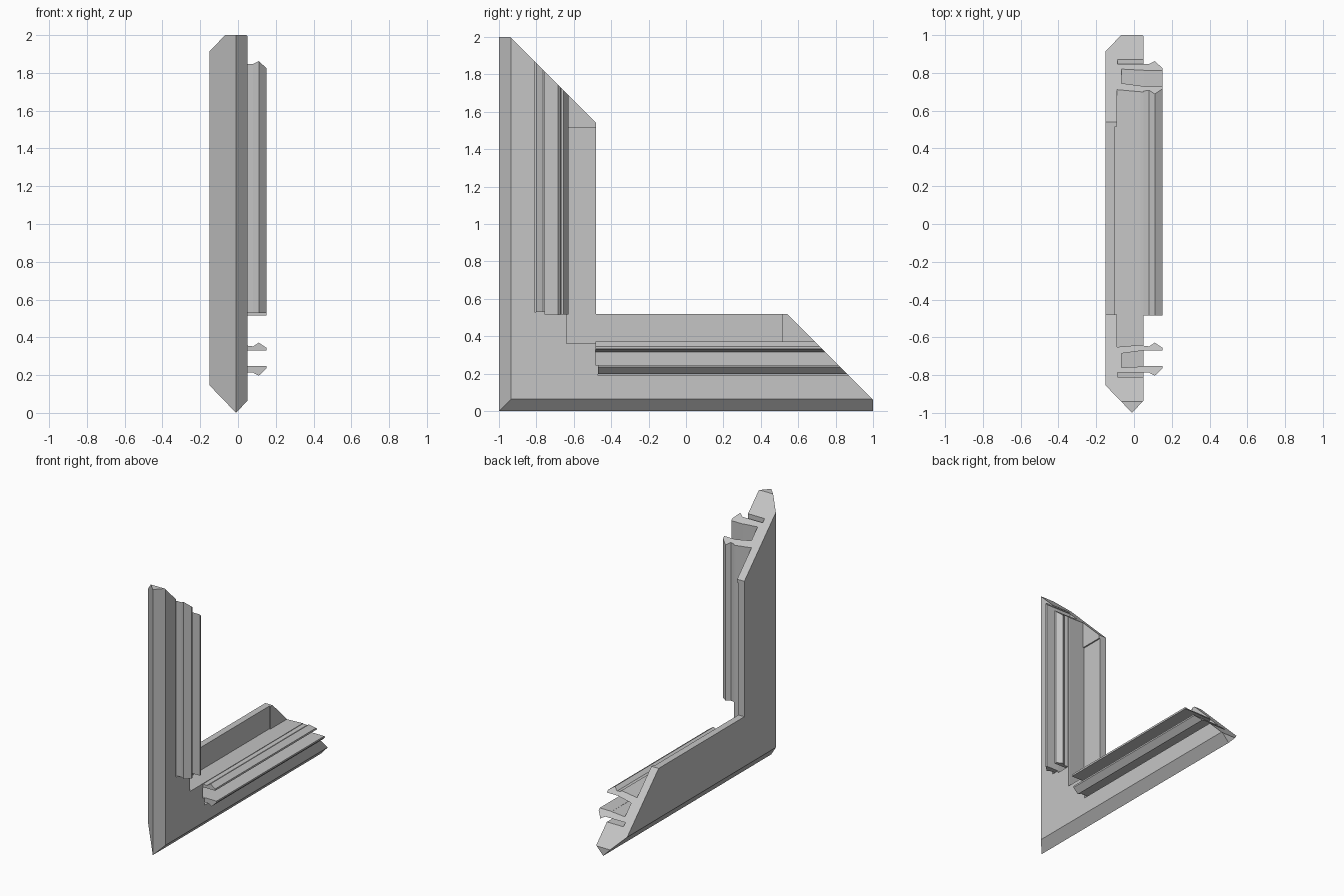
import bpy, bmesh
from mathutils import Vector

cube = bpy.data.objects.get("Cube")
if cube:
    bpy.data.objects.remove(cube, do_unlink=True)

grey = bpy.data.materials.new("light_grey")
grey.use_nodes = True
colour = (0.56, 0.56, 0.56, 1)
grey.diffuse_color = colour
grey.node_tree.nodes["Principled BSDF"].inputs["Base Color"].default_value = colour

LENGTH = 2.0


def place(x, d, s, upright):
    """x across, d in from the outer edge, s along the leg."""
    return Vector((x, d - 1, s)) if upright else Vector((x, s - 1, d))


def extrude(bm, profile, upright, start=None, end=LENGTH):
    """Extrude a profile along a leg; no start means an open mitre."""
    first = [bm.verts.new(place(x, d, d if start is None else start, upright)) for x, d in profile]
    last = [bm.verts.new(place(x, d, end, upright)) for x, d in profile]
    n = len(profile)
    for i in range(n):
        j = (i + 1) % n
        bm.faces.new((first[i], first[j], last[j], last[i]))
    bm.faces.new(last)
    if start is not None:
        bm.faces.new(first)


def trim(bm):
    """Cut the free ends on the shared 45 degree plane and cap them."""
    cut = bmesh.ops.bisect_plane(
        bm, geom=bm.verts[:] + bm.edges[:] + bm.faces[:], dist=1e-5,
        plane_co=(0, -0.94, LENGTH), plane_no=(0, 1, 1), clear_outer=True)
    edges = [e for e in cut["geom_cut"] if isinstance(e, bmesh.types.BMEdge)]
    bmesh.ops.holes_fill(bm, edges=edges, sides=0)


def finish(bm, name):
    bmesh.ops.recalc_face_normals(bm, faces=bm.faces)
    mesh = bpy.data.meshes.new(name)
    bm.to_mesh(mesh)
    bm.free()
    mesh.materials.append(grey)
    obj = bpy.data.objects.new(name, mesh)
    bpy.context.collection.objects.link(obj)
    return obj


def strip(name, profile, upright, start, end=LENGTH, trimmed=True):
    bm = bmesh.new()
    extrude(bm, profile, upright, start, end)
    if trimmed:
        trim(bm)
    return finish(bm, name)


# Mitred L-shaped frame body
body_profile = [(-0.01, 0), (0.05, 0.065), (0.05, 0.36), (0.035, 0.36),
                (-0.10, 0.348), (-0.10, 0.52), (-0.15, 0.52), (-0.15, 0.145)]
bm = bmesh.new()
for upright in (True, False):
    extrude(bm, body_profile, upright)
bmesh.ops.remove_doubles(bm, verts=bm.verts, dist=1e-4)
trim(bm)
body = finish(bm, "frame_body")

slot = [(-0.088, 0.19), (0.07, 0.19), (0.07, 0.213), (-0.088, 0.213)]
channel = [(-0.065, 0.24), (0.07, 0.247), (0.07, 0.333), (-0.065, 0.315)]
outer_fin = [(0.05, 0.213), (0.08, 0.213), (0.11, 0.197), (0.15, 0.235),
             (0.15, 0.247), (0.05, 0.247)]
inner_fin = [(0.05, 0.331), (0.15, 0.331), (0.15, 0.345), (0.11, 0.372),
             (0.08, 0.352), (0.05, 0.356)]
end_step = [(-0.10, 0.348), (-0.09, 0.349), (-0.09, 0.52), (-0.10, 0.52)]

for upright, leg in ((True, "upright"), (False, "base")):
    # Grooves cut along each leg
    for groove, start in ((slot, 0.53), (channel, 0.515)):
        cutter = strip("groove_cutter", groove, upright, start, LENGTH + 0.2, False)
        cutter.hide_render = True
        mod = body.modifiers.new("groove", "BOOLEAN")
        mod.operation = "DIFFERENCE"
        mod.solver = "EXACT"
        mod.object = cutter
        bpy.context.view_layer.objects.active = body
        bpy.ops.object.modifier_apply(modifier=mod.name)
        bpy.data.objects.remove(cutter, do_unlink=True)
    # Clip fins and the thicker lip end
    strip(leg + "_outer_fin", outer_fin, upright, 0.53)
    strip(leg + "_inner_fin", inner_fin, upright, 0.515)
    strip(leg + "_lip_end", end_step, upright, 1.515)
